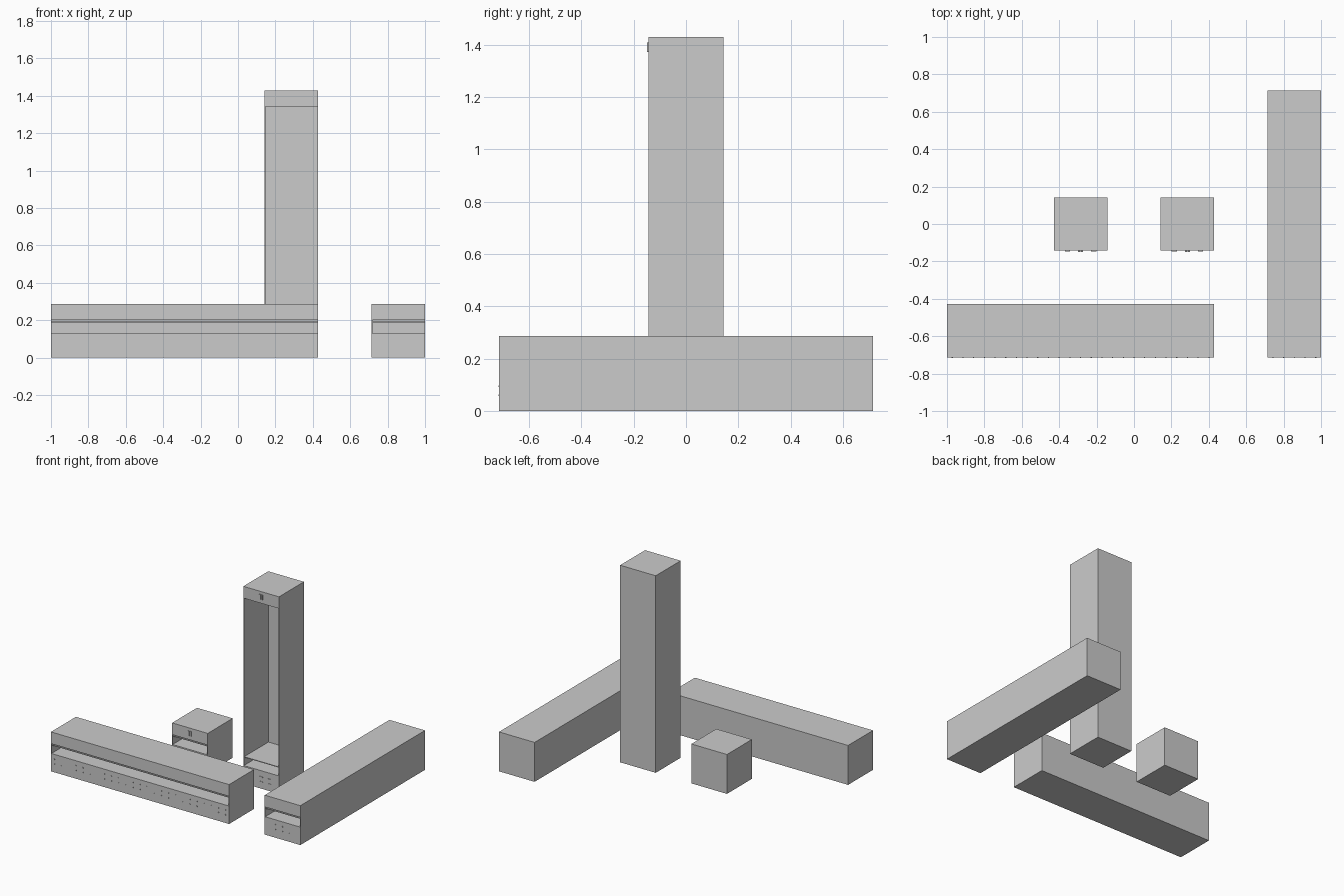
import bpy, bmesh
from mathutils import Matrix, Vector

if "Cube" in bpy.data.objects:
    bpy.data.objects.remove(bpy.data.objects["Cube"])

U = 2 / 7      # cabinet module
WALL = 0.004   # thin side and back panels


def boxes(name, items):
    """One object made of (min corner, max corner) boxes."""
    bm = bmesh.new()
    for lo, hi in items:
        lo, hi = Vector(lo), Vector(hi)
        m = Matrix.Translation((lo + hi) / 2) @ Matrix.Diagonal((*(hi - lo), 1))
        bmesh.ops.create_cube(bm, size=1, matrix=m)
    me = bpy.data.meshes.new(name)
    bm.to_mesh(me)
    bm.free()
    ob = bpy.data.objects.new(name, me)
    bpy.context.collection.objects.link(ob)
    return ob


def front_box(x, z, w, h, y, d):
    """Small block standing proud of a front face at depth y."""
    return (x - w / 2, y - d, z - h / 2), (x + w / 2, y + 0.001, z + h / 2)


def cabinet(name, x0, x1, y0, y1, h):
    # hollow body, open at the front between plinth and header
    body = boxes(name + "_body", [((x0, y0, 0), (x1, y1, h))])
    cutter = boxes("cutter", [((x0 + WALL, y0 - 0.05, 0.13),
                               (x1 - WALL, y1 - WALL, h - 0.085))])
    cutter.hide_render = True
    mod = body.modifiers.new("opening", 'BOOLEAN')
    mod.operation, mod.solver, mod.object = 'DIFFERENCE', 'EXACT', cutter
    bpy.context.view_layer.objects.active = body
    bpy.ops.object.modifier_apply(modifier=mod.name)
    bpy.data.objects.remove(cutter)

    # thin shelf above the plinth
    boxes(name + "_shelf", [((x0 + WALL, y0 + 0.004, 0.188),
                             (x1 - WALL, y1 - WALL, 0.193))])


def fittings(name, xc, y, h):
    # upright twin pulls on the header, control buttons on the plinth
    boxes(name + "_handle", [front_box(xc + s * 0.008, h - 0.039, 0.01, 0.036, y, 0.006)
                             for s in (-1, 1)])
    boxes(name + "_buttons", [front_box(xc + i * 0.07, z, 0.028, 0.006, y, 0.003)
                              for i in (-1, 0, 1) for z in (0.05, 0.085)])


def studs(name, x0, x1, y):
    # two rows of tiny studs on the plinth
    n = round((x1 - x0) / 0.057)
    step = (x1 - x0) / n
    boxes(name + "_studs", [front_box(x0 + (i + 0.5) * step, z, 0.006, 0.006, y, 0.002)
                            for i in range(n) for z in (0.06, 0.095)])


layout = {
    "small": (-1.5 * U, -0.5 * U, -0.5 * U, 0.5 * U, U),
    "tall": (0.5 * U, 1.5 * U, -0.5 * U, 0.5 * U, 5 * U),
    "wide": (-3.5 * U, 1.5 * U, -2.5 * U, -1.5 * U, U),
    "deep": (2.5 * U, 3.5 * U, -2.5 * U, 2.5 * U, U),
}
for name, (x0, x1, y0, y1, h) in layout.items():
    cabinet(name, x0, x1, y0, y1, h)
    if name in ("small", "tall"):
        fittings(name, (x0 + x1) / 2, y0, h)
    else:
        studs(name, x0, x1, y0)

# centre seam strip on the deep cabinet's header
boxes("deep_seam", [front_box(3 * U, U - 0.0425, 0.003, 0.08, -2.5 * U, 0.001)])
